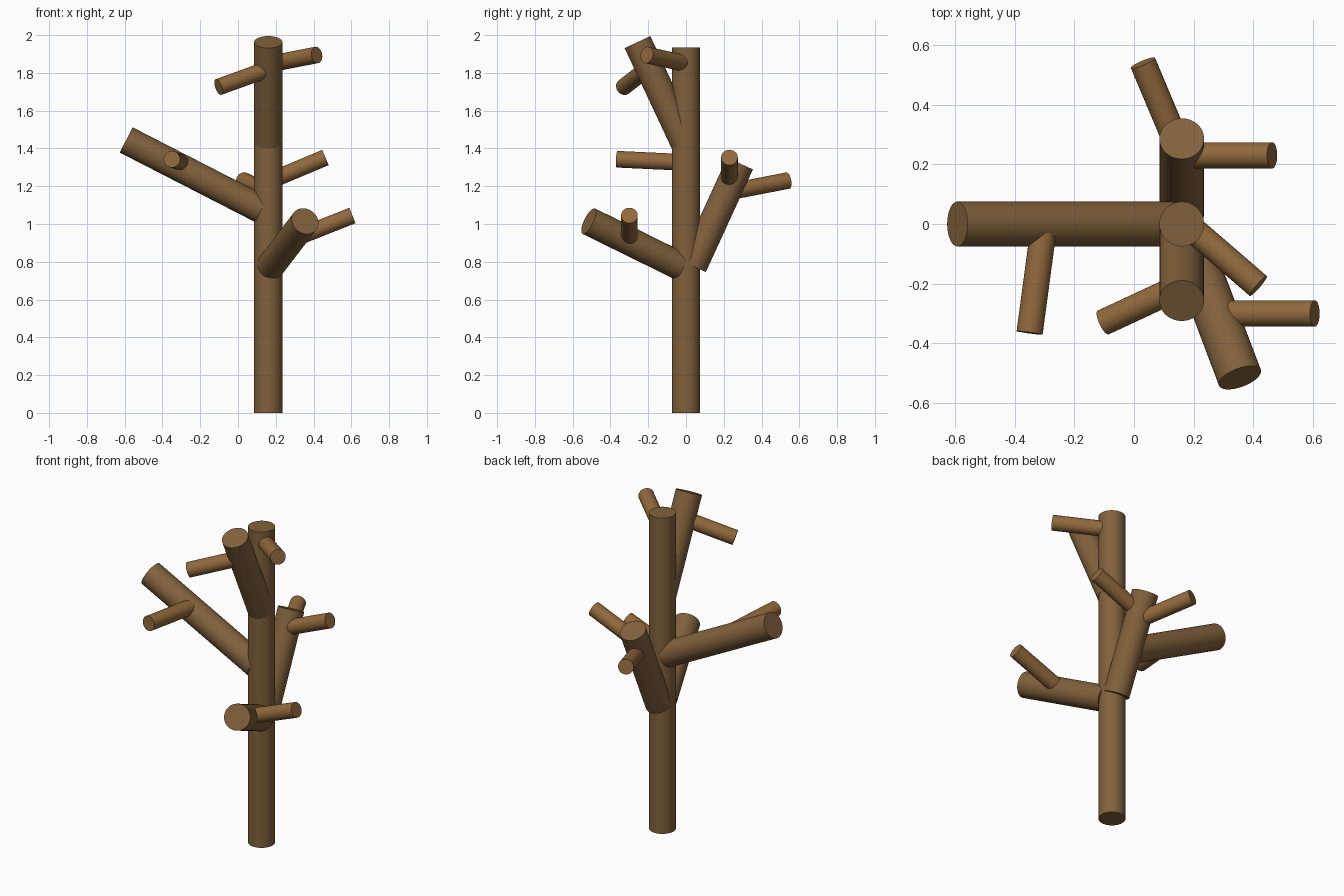
import bpy, math
from mathutils import Vector

if "Cube" in bpy.data.objects:
    bpy.data.objects.remove(bpy.data.objects["Cube"])

BARK = bpy.data.materials.new("bark")
BARK.diffuse_color = (0.22, 0.12, 0.045, 1)
BARK.use_nodes = True
BARK.node_tree.nodes["Principled BSDF"].inputs["Base Color"].default_value = BARK.diffuse_color
TWIG = bpy.data.materials.new("twig_bark")
TWIG.diffuse_color = (0.28, 0.14, 0.045, 1)
TWIG.use_nodes = True
TWIG.node_tree.nodes["Principled BSDF"].inputs["Base Color"].default_value = TWIG.diffuse_color


def limb(name, start, end, radius, mat):
    """Straight cylinder with flat ends from start to end."""
    a, b = Vector(start), Vector(end)
    d = b - a
    bpy.ops.mesh.primitive_cylinder_add(
        vertices=48, radius=radius, depth=d.length, location=(a + b) / 2,
        rotation=d.to_track_quat('Z', 'Y').to_euler())
    ob = bpy.context.object
    ob.name = name
    ob.data.materials.append(mat)
    bpy.ops.object.shade_smooth_by_angle(angle=math.radians(35))


# Trunk
limb("trunk", (0.16, 0, 0), (0.16, 0, 1.935), 0.075, BARK)

# Main branches, as thick as the trunk
branches = {
    "left_branch": ((0.125, 0, 1.077), (-0.592, 0, 1.445)),
    "front_branch": ((0.173, -0.033, 0.778), (0.355, -0.515, 1.015)),
    "back_branch": ((0.16, 0.037, 0.777), (0.16, 0.286, 1.32)),
    "top_branch": ((0.16, -0.008, 1.432), (0.16, -0.257, 1.963)),
}
for name, (a, b) in branches.items():
    limb(name, a, b, 0.075, BARK)

# Thin twigs growing out of the branches and trunk
twigs = {
    "left_branch_twig": ((-0.305, -0.03, 1.327), (-0.35, -0.365, 1.343)),
    "front_branch_twig": ((0.29, -0.30, 0.92), (0.606, -0.30, 1.045)),
    "back_branch_side_twig": ((0.18, 0.23, 1.233), (0.463, 0.23, 1.352)),
    "back_branch_rear_twig": ((0.15, 0.255, 1.175), (0.03, 0.54, 1.23)),
    "top_branch_twig": ((0.14, -0.217, 1.813), (-0.103, -0.33, 1.725)),
    "trunk_twig": ((0.19, -0.012, 1.851), (0.417, -0.208, 1.895)),
}
for name, (a, b) in twigs.items():
    limb(name, a, b, 0.044, TWIG)
